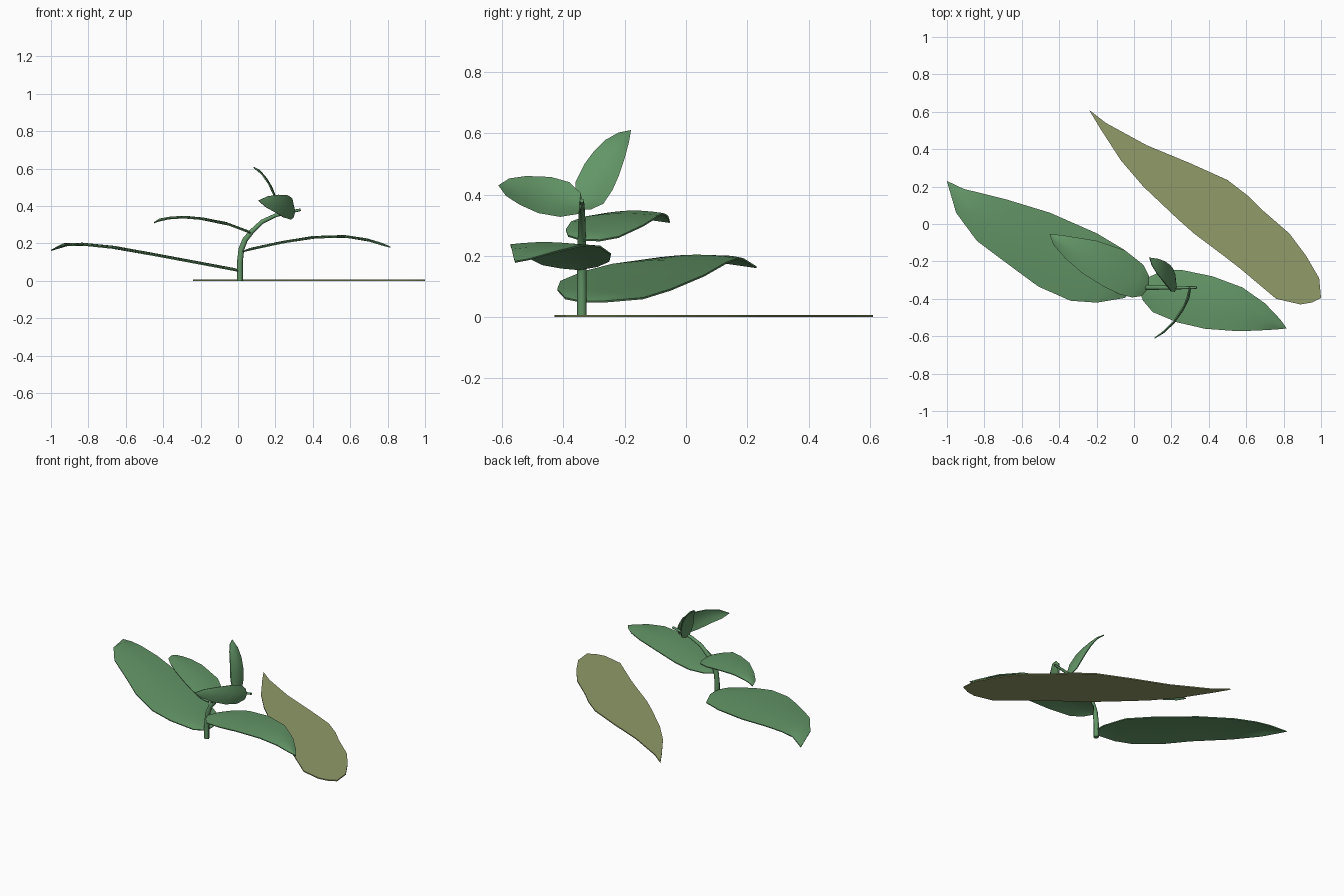
import bpy, bmesh, math


def material(name, rgb):
    m = bpy.data.materials.new(name)
    m.diffuse_color = (*rgb, 1)
    return m


GREEN = material("leaf green", (0.125, 0.305, 0.135))
OLIVE = material("faded olive", (0.28, 0.325, 0.14))


def lookup(keys, u):
    """Piecewise linear height profile."""
    keys = sorted(keys)
    if u <= keys[0][0]:
        return keys[0][1]
    for (a, p), (b, q) in zip(keys, keys[1:]):
        if u <= b:
            return p + (q - p) * (u - a) / (b - a)
    return keys[-1][1]


def leaf(name, base, pairs, tip, profile, place, mat, cup=0.0, thick=0.006):
    """Leaf sheet: paired edge points from base to tip, bent along a profile."""
    n = 6
    bm = bmesh.new()

    def vert(u, v, lift=0.0):
        return bm.verts.new(place(u, v, lookup(profile, u) + lift))

    rows = []
    for a, b, c, d in pairs:
        row = []
        for i in range(n + 1):
            t = i / n
            row.append(vert(a + (c - a) * t, b + (d - b) * t,
                            cup * math.sin(math.pi * t)))
        rows.append(row)
    first, last = vert(*base), vert(*tip)
    for i in range(n):
        bm.faces.new((first, rows[0][i], rows[0][i + 1]))
        for r, s in zip(rows, rows[1:]):
            bm.faces.new((r[i], s[i], s[i + 1], r[i + 1]))
        bm.faces.new((rows[-1][i], last, rows[-1][i + 1]))
    bmesh.ops.recalc_face_normals(bm, faces=bm.faces)
    me = bpy.data.meshes.new(name)
    bm.to_mesh(me)
    bm.free()
    me.materials.append(mat)
    ob = bpy.data.objects.new(name, me)
    bpy.context.collection.objects.link(ob)
    mod = ob.modifiers.new("thickness", 'SOLIDIFY')
    mod.thickness = thick
    mod.offset = 0
    bpy.ops.object.select_all(action='DESELECT')
    bpy.context.view_layer.objects.active = ob
    ob.select_set(True)
    bpy.ops.object.modifier_apply(modifier=mod.name)
    bpy.ops.object.shade_smooth_by_angle(angle=math.radians(40))
    return ob


def flat(u, v, d):        # outline in x, y; profile gives z
    return (u, v, d)


def upright_zy(u, v, d):  # outline in z, y; profile gives x
    return (d, v, u)


def upright_yz(u, v, d):  # outline in y, z; profile gives x
    return (d, u, v)


# Large lower leaf
leaf("large_leaf", (0.01, -0.34),
     [(0.01, -0.27, -0.05, -0.395), (-0.05, -0.14, -0.2, -0.42),
      (-0.2, -0.05, -0.34, -0.41), (-0.45, 0.06, -0.51, -0.335),
      (-0.68, 0.13, -0.64, -0.24), (-0.82, 0.165, -0.84, -0.09),
      (-0.91, 0.187, -0.95, 0.06)], (-1.0, 0.23),
     [(0.01, 0.05), (-0.3, 0.108), (-0.65, 0.173), (-0.85, 0.193),
      (-0.95, 0.187), (-1.0, 0.163)], flat, GREEN, cup=0.01)

# Middle left leaf
leaf("middle_leaf", (0.078, -0.34),
     [(0.08, -0.28, 0.04, -0.385), (0.05, -0.22, -0.01, -0.392),
      (-0.05, -0.14, -0.08, -0.375), (-0.2, -0.09, -0.17, -0.33),
      (-0.29, -0.075, -0.28, -0.26), (-0.36, -0.064, -0.37, -0.18),
      (-0.41, -0.058, -0.43, -0.11)], (-0.45, -0.053),
     [(0.08, 0.25), (-0.1, 0.317), (-0.27, 0.338), (-0.4, 0.33),
      (-0.45, 0.31)], flat, GREEN, cup=0.008)

# Right leaf
leaf("right_leaf", (0.025, -0.35),
     [(0.07, -0.29, 0.05, -0.41), (0.15, -0.25, 0.1, -0.47),
      (0.25, -0.245, 0.23, -0.525), (0.42, -0.28, 0.38, -0.56),
      (0.58, -0.34, 0.56, -0.573), (0.7, -0.425, 0.68, -0.568),
      (0.78, -0.51, 0.76, -0.563)], (0.815, -0.558),
     [(0.02, 0.155), (0.2, 0.195), (0.35, 0.225), (0.52, 0.238),
      (0.65, 0.228), (0.81, 0.18)], flat, GREEN, cup=0.008)

# Two young leaves at the shoot tip
leaf("back_young_leaf", (0.35, -0.345),
     [(0.385, -0.362, 0.352, -0.31), (0.44, -0.36, 0.37, -0.27),
      (0.5, -0.33, 0.415, -0.24), (0.54, -0.3, 0.46, -0.22),
      (0.575, -0.265, 0.52, -0.2), (0.6, -0.22, 0.57, -0.187)],
     (0.608, -0.18),
     [(0.35, 0.222), (0.4, 0.212), (0.45, 0.195), (0.5, 0.175),
      (0.55, 0.145), (0.59, 0.11), (0.61, 0.08)], upright_zy, GREEN,
     cup=0.006)
leaf("front_young_leaf", (-0.338, 0.37),
     [(-0.345, 0.405, -0.35, 0.338), (-0.38, 0.44, -0.41, 0.328),
      (-0.44, 0.457, -0.48, 0.34), (-0.52, 0.46, -0.54, 0.367),
      (-0.575, 0.452, -0.585, 0.396)], (-0.61, 0.43),
     [(-0.33, 0.297), (-0.4, 0.285), (-0.47, 0.25), (-0.55, 0.19),
      (-0.585, 0.145), (-0.61, 0.11)], upright_yz, GREEN, cup=0.008)

# Fallen leaf lying on the ground
leaf("fallen_leaf", (0.95, -0.42),
     [(1.0, -0.395, 0.89, -0.43), (0.99, -0.29, 0.76, -0.4),
      (0.92, -0.17, 0.57, -0.24), (0.83, -0.05, 0.48, -0.17),
      (0.68, 0.08, 0.4, -0.11), (0.61, 0.15, 0.32, -0.05),
      (0.5, 0.235, 0.23, 0.03), (0.3, 0.325, 0.05, 0.2),
      (0.07, 0.42, -0.07, 0.34), (-0.15, 0.54, -0.18, 0.51)],
     (-0.24, 0.61), [(0, 0.004), (1, 0.004)], flat, OLIVE, thick=0.007)

# Curved tapering stem
curve = bpy.data.curves.new("stem", 'CURVE')
curve.dimensions = '3D'
curve.bevel_depth = 0.0155
curve.bevel_resolution = 2
curve.use_fill_caps = True
path = [(0.01, 0.0, 1), (0.01, 0.1, 1), (0.018, 0.17, 1), (0.038, 0.22, 0.95),
        (0.075, 0.265, 0.85), (0.13, 0.317, 0.75), (0.2, 0.35, 0.65),
        (0.27, 0.367, 0.55), (0.335, 0.38, 0.45)]
spline = curve.splines.new('POLY')
spline.points.add(len(path) - 1)
for p, (x, z, r) in zip(spline.points, path):
    p.co = (x, -0.34, z, 1)
    p.radius = r
curve.materials.append(GREEN)
stem = bpy.data.objects.new("stem", curve)
bpy.context.collection.objects.link(stem)
bpy.ops.object.select_all(action='DESELECT')
bpy.context.view_layer.objects.active = stem
stem.select_set(True)
bpy.ops.object.convert(target='MESH')
bpy.ops.object.shade_smooth_by_angle(angle=math.radians(50))
